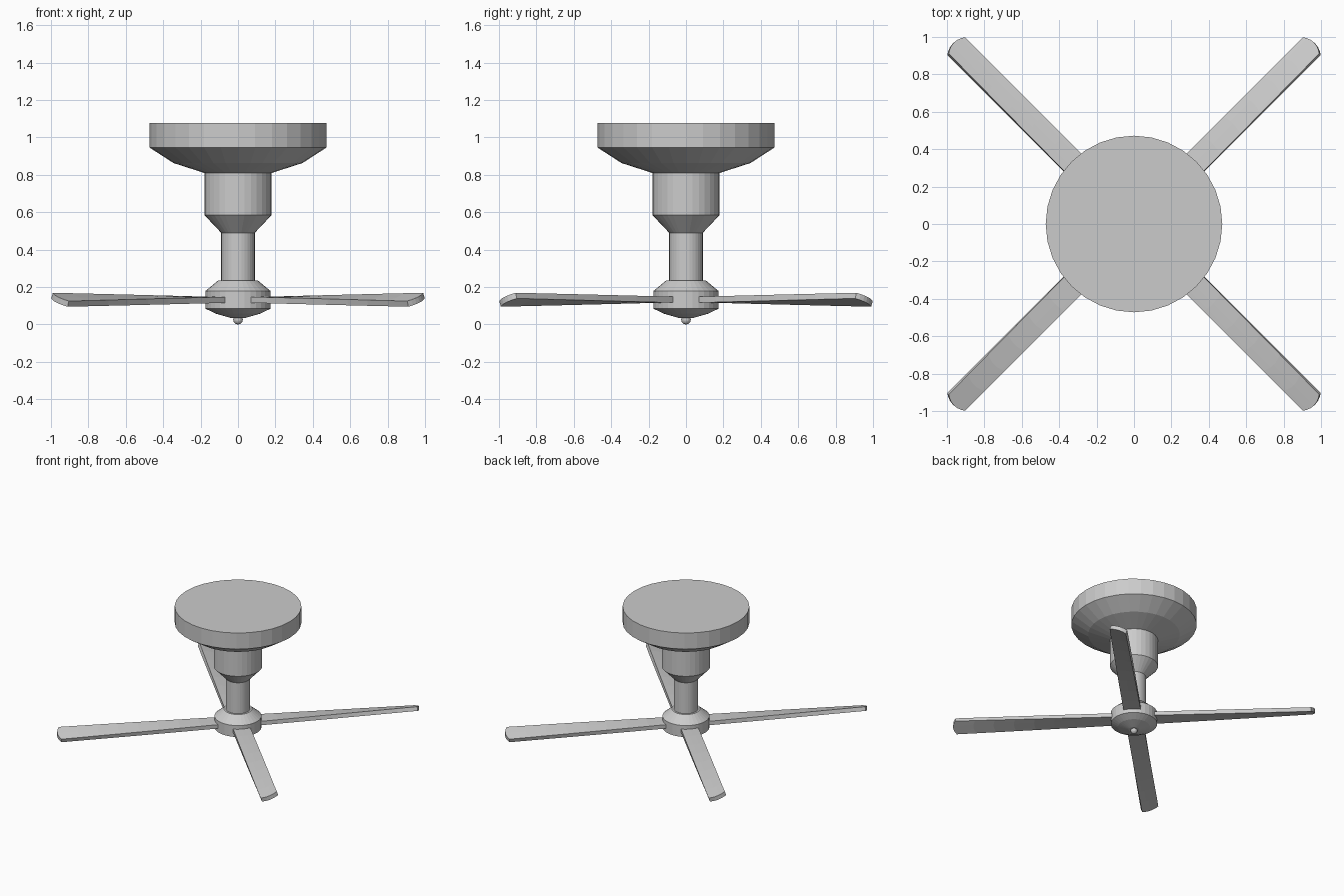
import bpy
import bmesh
import math

if "Cube" in bpy.data.objects:
    bpy.data.objects.remove(bpy.data.objects["Cube"])

SIDES = 32


def add_object(name, bm):
    bmesh.ops.recalc_face_normals(bm, faces=bm.faces)
    mesh = bpy.data.meshes.new(name)
    bm.to_mesh(mesh)
    bm.free()
    obj = bpy.data.objects.new(name, mesh)
    bpy.context.collection.objects.link(obj)
    return obj


def lathe(name, profile, sides=SIDES):
    """Closed solid of revolution from (radius, z) points."""
    bm = bmesh.new()
    rings = []
    for r, z in profile:
        rings.append([bm.verts.new((r * math.cos(2 * math.pi * k / sides),
                                    r * math.sin(2 * math.pi * k / sides), z))
                      for k in range(sides)])
    for a, b in zip(rings, rings[1:]):
        for k in range(sides):
            n = (k + 1) % sides
            bm.faces.new((a[k], a[n], b[n], b[k]))
    bm.faces.new(rings[0])
    bm.faces.new(rings[-1])
    return add_object(name, bm)


# Ceiling canopy, motor housing, rod and hub
lathe("ceiling_canopy", [(0.18, 0.81), (0.345, 0.863), (0.472, 0.945), (0.472, 1.077)])
lathe("motor_housing", [(0.09, 0.49), (0.18, 0.585), (0.18, 0.815)])
lathe("down_rod", [(0.09, 0.22), (0.09, 0.495)])
lathe("blade_hub", [(0.04, 0.035), (0.12, 0.058), (0.175, 0.085),
                    (0.175, 0.178), (0.105, 0.236)])

# Pull knob under the hub
bm = bmesh.new()
bmesh.ops.create_uvsphere(bm, u_segments=16, v_segments=8, radius=0.026)
bmesh.ops.translate(bm, vec=(0, 0, 0.026), verts=bm.verts)
add_object("bottom_knob", bm)

# Twisted blades with a rounded tip, mirrored into all four quadrants
ROOT, TIP, HALF_WIDTH, PITCH = 0.14, 1.345, 0.065, math.radians(20)
bm = bmesh.new()
bmesh.ops.create_grid(bm, x_segments=8, y_segments=6, size=1)
for vert in bm.verts:
    u, v = (vert.co.x + 1) / 2, vert.co.y
    tip = TIP + 0.022 * (1 - v * v)
    r = ROOT + (tip - ROOT) * u
    across = v * HALF_WIDTH * math.cos(PITCH * u)
    s = math.sqrt(0.5)
    vert.co = ((r + across) * s, (across - r) * s,
               0.132 + v * HALF_WIDTH * math.sin(PITCH * u))
blades = add_object("fan_blades", bm)
solid = blades.modifiers.new("thickness", 'SOLIDIFY')
solid.thickness = 0.032
solid.offset = 0
mirror = blades.modifiers.new("four_blades", 'MIRROR')
mirror.use_axis = (True, True, False)
mirror.use_mirror_merge = False
